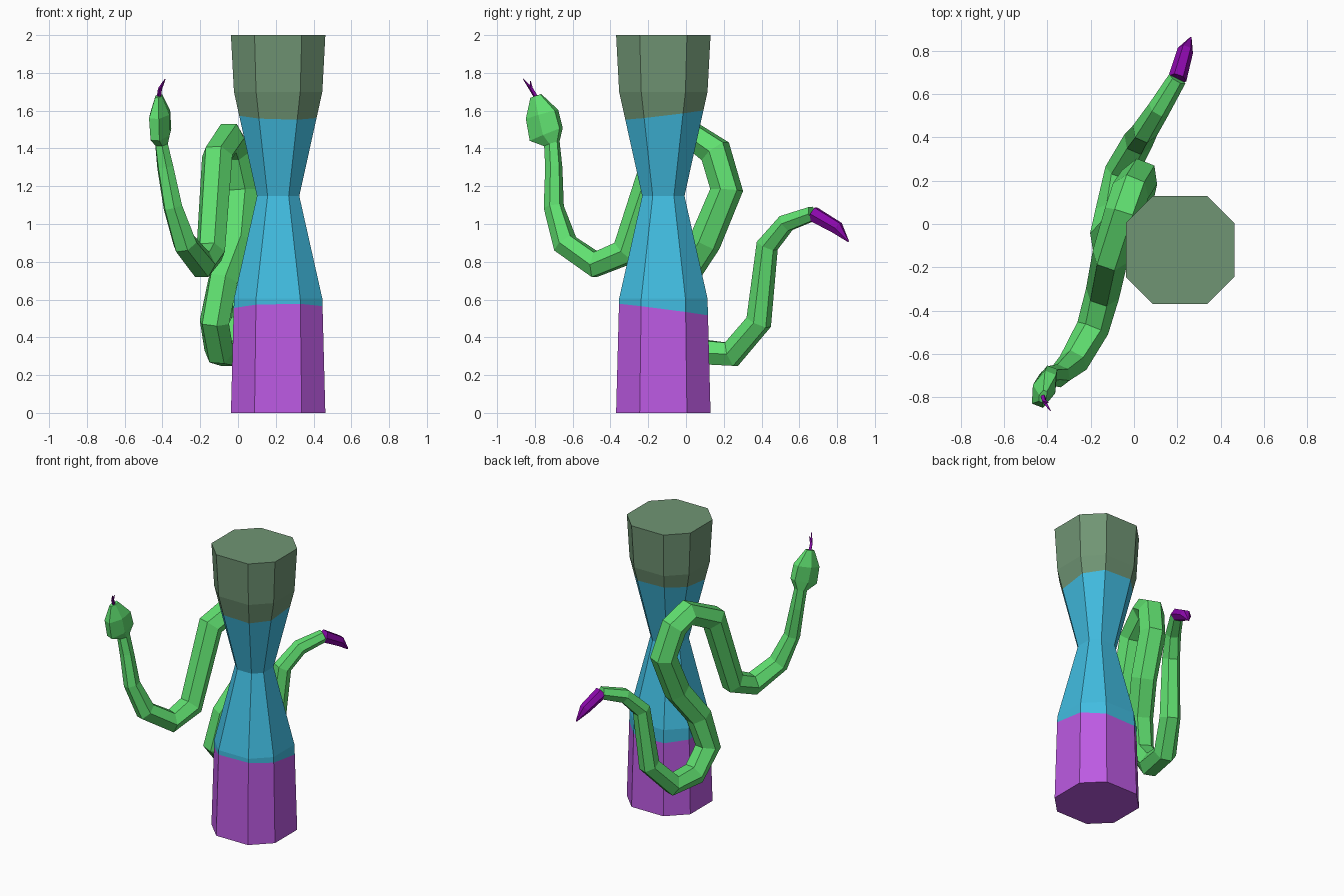
import bpy, bmesh, math
from mathutils import Vector

if "Cube" in bpy.data.objects:
    bpy.data.objects.remove(bpy.data.objects["Cube"])


def material(name, r, g, b):
    lin = [c / 255 / 12.92 if c < 11 else ((c / 255 + 0.055) / 1.055) ** 2.4 for c in (r, g, b)]
    m = bpy.data.materials.new(name)
    m.diffuse_color = (*lin, 1)
    m.use_nodes = True
    m.node_tree.nodes["Principled BSDF"].inputs["Base Color"].default_value = m.diffuse_color
    return m


PURPLE = material("light purple", 188, 90, 226)
BLUE = material("sky blue", 65, 188, 224)
SAGE = material("sage green", 112, 149, 116)
GREEN = material("bright green", 96, 224, 112)
VIOLET = material("deep violet", 140, 8, 172)


def loft(bm, rings, cap_end=True):
    """Skin a list of equal-sized point rings and close the ends."""
    vs = [[bm.verts.new(p) for p in ring] for ring in rings]
    n = len(vs[0])
    for a, b in zip(vs, vs[1:]):
        for i in range(n):
            j = (i + 1) % n
            bm.faces.new((a[i], a[j], b[j], b[i]))
    bm.faces.new(vs[0][::-1])
    if cap_end:
        bm.faces.new(vs[-1])


def finish(name, bm, mats):
    bmesh.ops.recalc_face_normals(bm, faces=bm.faces)
    me = bpy.data.meshes.new(name)
    bm.to_mesh(me)
    bm.free()
    for m in mats:
        me.materials.append(m)
    ob = bpy.data.objects.new(name, me)
    bpy.context.collection.objects.link(ob)
    return ob


# Waisted octagonal column, cut by two tilted planes into three colours
CX, CY = 0.2125, -0.12
OCT = [(1, -.5), (1, .5), (.5, 1), (-.5, 1), (-1, .5), (-1, -.5), (-.5, -1), (.5, -1)]
bm = bmesh.new()
loft(bm, [[(CX + w * x, CY + w * y, z) for x, y in OCT]
          for z, w in ((0, .25), (.605, .234), (1.148, .112), (1.7, .234), (2, .25))])
cuts = [(0.525, 0.02, -0.13), (1.60, -0.03, 0.12)]       # z = a + b*x + c*y
for a, b, c in cuts:
    bmesh.ops.bisect_plane(bm, geom=bm.verts[:] + bm.edges[:] + bm.faces[:],
                           plane_co=(0, 0, a), plane_no=Vector((-b, -c, 1)).normalized())
for f in bm.faces:
    p = f.calc_center_median()
    f.material_index = sum(p.z > a + b * p.x + c * p.y for a, b, c in cuts)
finish("column", bm, [PURPLE, BLUE, SAGE])

# Snake path, tail to snout: x, y, z, radius in the coil plane, side radius
SIDE = Vector((.93, -.37, 0)).normalized()


def sweep(bm, path, sides=6):
    pts = [Vector(p[:3]) for p in path]
    rings = []
    for i, p in enumerate(path):
        a, b = pts[max(i - 1, 0)], pts[min(i + 1, len(pts) - 1)]
        t = ((pts[i] - a).normalized() + (b - pts[i]).normalized()).normalized()
        u = (SIDE - t * SIDE.dot(t)).normalized()
        v = t.cross(u)
        rv, ru = p[3], p[-1]
        rings.append([pts[i] + u * ru * math.cos(k * math.tau / sides)
                      + v * rv * math.sin(k * math.tau / sides) for k in range(sides)])
    loft(bm, rings)


body = [
    (.20, .67, 1.055, .043), (.115, .53, 1.005, .052), (.05, .43, .885, .06),
    (.02, .385, .48, .07), (-.06, .24, .31, .076), (-.10, .05, .325, .08),
    (-.125, -.07, .48, .083), (-.08, -.03, .70, .085), (0, .10, .905, .087),
    (.025, .215, 1.18, .088), (-.015, .155, 1.385, .088), (-.05, .05, 1.455, .087),
    (-.11, -.15, 1.36, .085), (-.145, -.32, .85, .08), (-.19, -.48, .785, .076),
    (-.28, -.64, .895, .069), (-.345, -.70, 1.09, .054), (-.385, -.70, 1.3, .046),
    (-.405, -.71, 1.425, .045, .036),
    # head
    (-.408, -.74, 1.475, .105, .05), (-.415, -.762, 1.58, .098, .055),
    (-.42, -.795, 1.678, .034, .018)]
bm = bmesh.new()
sweep(bm, body)
finish("snake_body", bm, [GREEN])

# Tail tip
bm = bmesh.new()
sweep(bm, [body[0], (.237, .80, .98, .037), (.262, .86, .907, .004)])
finish("tail_tip", bm, [VIOLET])

# Forked tongue: one stem and two prongs
bm = bmesh.new()
fork = (-.413, -.82, 1.715, .011)
sweep(bm, [(-.42, -.79, 1.665, .012), fork], 4)
for tip in ((-.385, -.862, 1.768, .002), (-.395, -.823, 1.757, .002)):
    sweep(bm, [fork, tip], 4)
finish("tongue", bm, [VIOLET])
